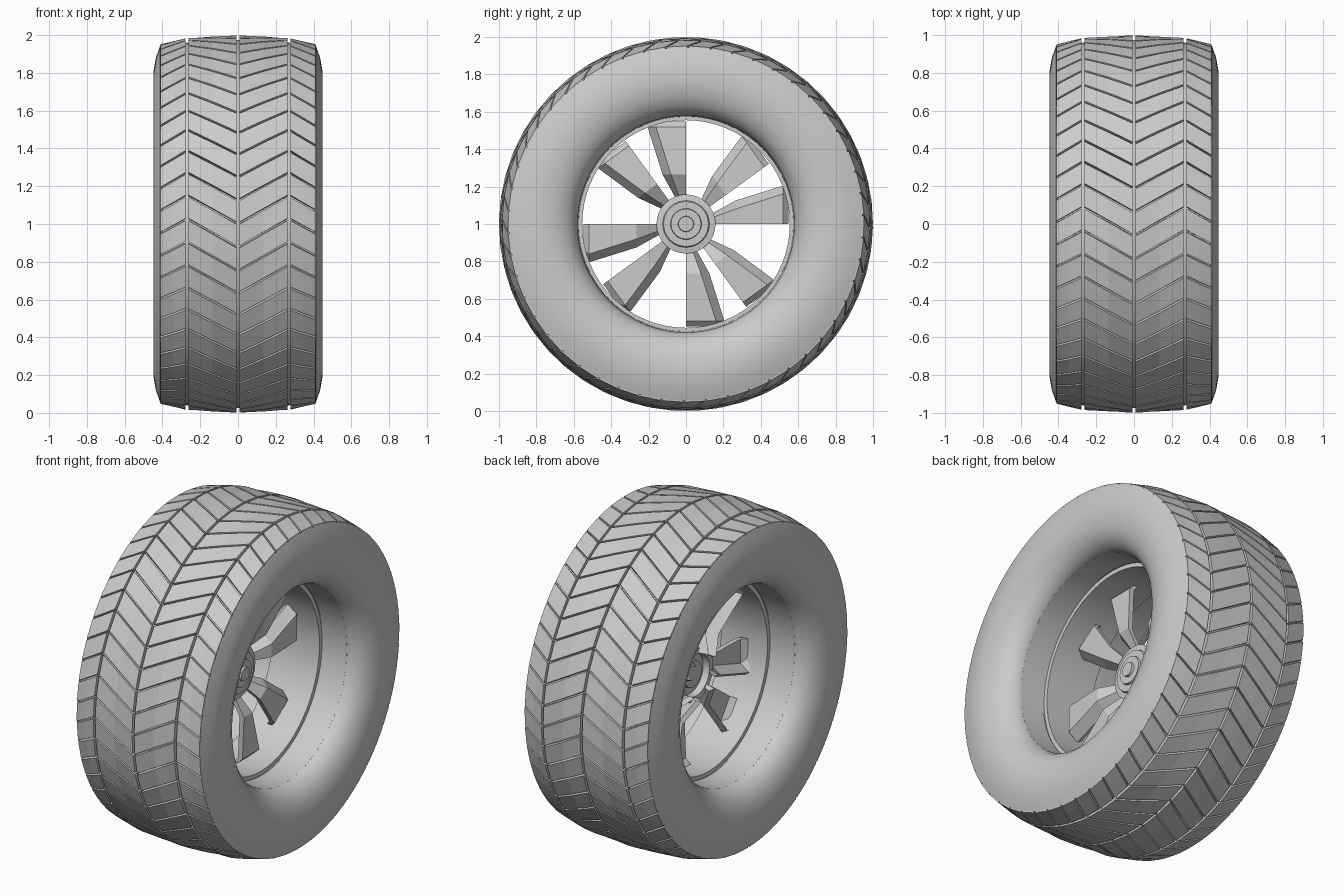
import bpy, bmesh
from math import sin, cos, pi, radians

cube = bpy.data.objects.get("Cube")
if cube:
    bpy.data.objects.remove(cube, do_unlink=True)

grey = bpy.data.materials.new("plain grey")
grey.use_nodes = True
grey.diffuse_color = (0.6, 0.6, 0.6, 1)
grey.node_tree.nodes["Principled BSDF"].inputs["Base Color"].default_value = grey.diffuse_color


def polar(x, r, a):
    """Point on the wheel: a = 0 is the front, growing upwards."""
    return (x, -r * cos(a), 1 + r * sin(a))


def finish(name, bm, smooth=None):
    bmesh.ops.recalc_face_normals(bm, faces=bm.faces)
    mesh = bpy.data.meshes.new(name)
    bm.to_mesh(mesh)
    bm.free()
    mesh.materials.append(grey)
    ob = bpy.data.objects.new(name, mesh)
    bpy.context.collection.objects.link(ob)
    if smooth:
        bpy.ops.object.select_all(action='DESELECT')
        ob.select_set(True)
        bpy.context.view_layer.objects.active = ob
        bpy.ops.object.shade_smooth_by_angle(angle=radians(smooth))
    return ob


def lathe(name, profile, segments, smooth=30):
    """Spin a closed (x, r) profile around the axle."""
    bm = bmesh.new()
    rings = [[bm.verts.new(polar(x, r, 2 * pi * i / segments)) for x, r in profile]
             for i in range(segments)]
    n = len(profile)
    for i in range(segments):
        a, b = rings[i], rings[(i + 1) % segments]
        for j in range(n):
            k = (j + 1) % n
            bm.faces.new((a[j], a[k], b[k], b[j]))
    bmesh.ops.remove_doubles(bm, verts=bm.verts, dist=1e-5)
    return finish(name, bm, smooth)


def loft(bm, sections):
    """Skin a list of equal closed sections and cap both ends."""
    rows = [[bm.verts.new(p) for p in s] for s in sections]
    n = len(rows[0])
    for a, b in zip(rows, rows[1:]):
        for j in range(n):
            k = (j + 1) % n
            bm.faces.new((a[j], a[k], b[k], b[j]))
    bm.faces.new(rows[0])
    bm.faces.new(rows[-1][::-1])


# Tyre body and rim barrel, half profile mirrored across the wheel
half = [(0, 0.975), (0.27, 0.96), (0.405, 0.935), (0.412, 0.945), (0.435, 0.88),
        (0.447, 0.81), (0.445, 0.75), (0.432, 0.69), (0.405, 0.635),
        (0.365, 0.597), (0.32, 0.58)]
lathe("tyre_body", half + [(-x, r) for x, r in half[:0:-1]], 96, 40)
barrel = [(0.325, 0.6), (0.32, 0.58), (0.165, 0.575), (0.165, 0.58), (0.155, 0.58), (0.155, 0.555)]
lathe("rim_barrel", barrel + [(-x, r) for x, r in barrel[::-1]], 64)

# Tread: chevron blocks in two rows per side
COUNT = 50
CROWN = [(0, 1.0, 0), (0.27, 0.985, 0.155), (0.41, 0.952, 0.075)]  # x, radius, skew
STEP = 2 * pi / COUNT
bm = bmesh.new()


def crown(x):
    for (x0, r0, s0), (x1, r1, s1) in zip(CROWN, CROWN[1:]):
        if x <= x1:
            f = (x - x0) / (x1 - x0)
            return r0 + f * (r1 - r0), s0 + f * (s1 - s0)


for side in (1, -1):
    for xa, xb in ((0.007, 0.263), (0.277, 0.41)):
        for i in range(COUNT):
            cuts = []
            for f in (0, 0.5, 1):
                x = xa + f * (xb - xa)
                r, skew = crown(x)
                a0, a1 = i * STEP + skew + 0.006, (i + 1) * STEP + skew - 0.006
                cuts.append([polar(side * x, r - 0.035, a0 - 0.003), polar(side * x, r, a0),
                             polar(side * x, r, a1), polar(side * x, r - 0.035, a1 + 0.003)])
            loft(bm, cuts)
finish("tread_blocks", bm)

# Spokes: folded plates with a sloped root, a flat blade and a bent flange
STATIONS = [(0.13, 0.03, 0.05, -0.04), (0.27, 0.08, 0.125, 0.04),
            (0.53, 0.16, 0.205, 0.03), (0.555, 0.13, 0.18, 0.0)]  # r, blade, flange, x
THICK = 0.03
bm = bmesh.new()
for quarter in range(4):
    for offset in (0, 36):
        a = radians(90 * quarter + offset)
        sections = []
        for r, w1, w2, x in STATIONS:
            outline = [(0, x), (w1, x), (w2, x - 0.06),
                       (w2 - 0.02, x - 0.06 - THICK), (w1 - 0.015, x - THICK), (0, x - THICK)]
            along = (r * r - w1 * w1 * 0.5) ** 0.5
            sections.append([(px, along * cos(a) - w * sin(a),
                              1 + along * sin(a) + w * cos(a)) for w, px in outline])
        loft(bm, sections)
finish("spokes", bm)

# Hub: stepped face outside, open cup inside
lathe("hub", [(0.05, 0), (0.05, 0.04), (0.035, 0.042), (0.035, 0.08), (0.022, 0.083),
              (0.022, 0.12), (0.01, 0.125), (0.005, 0.158), (-0.07, 0.158),
              (-0.07, 0.125), (-0.03, 0.12), (-0.03, 0.08), (-0.05, 0.078), (-0.05, 0)], 32)
